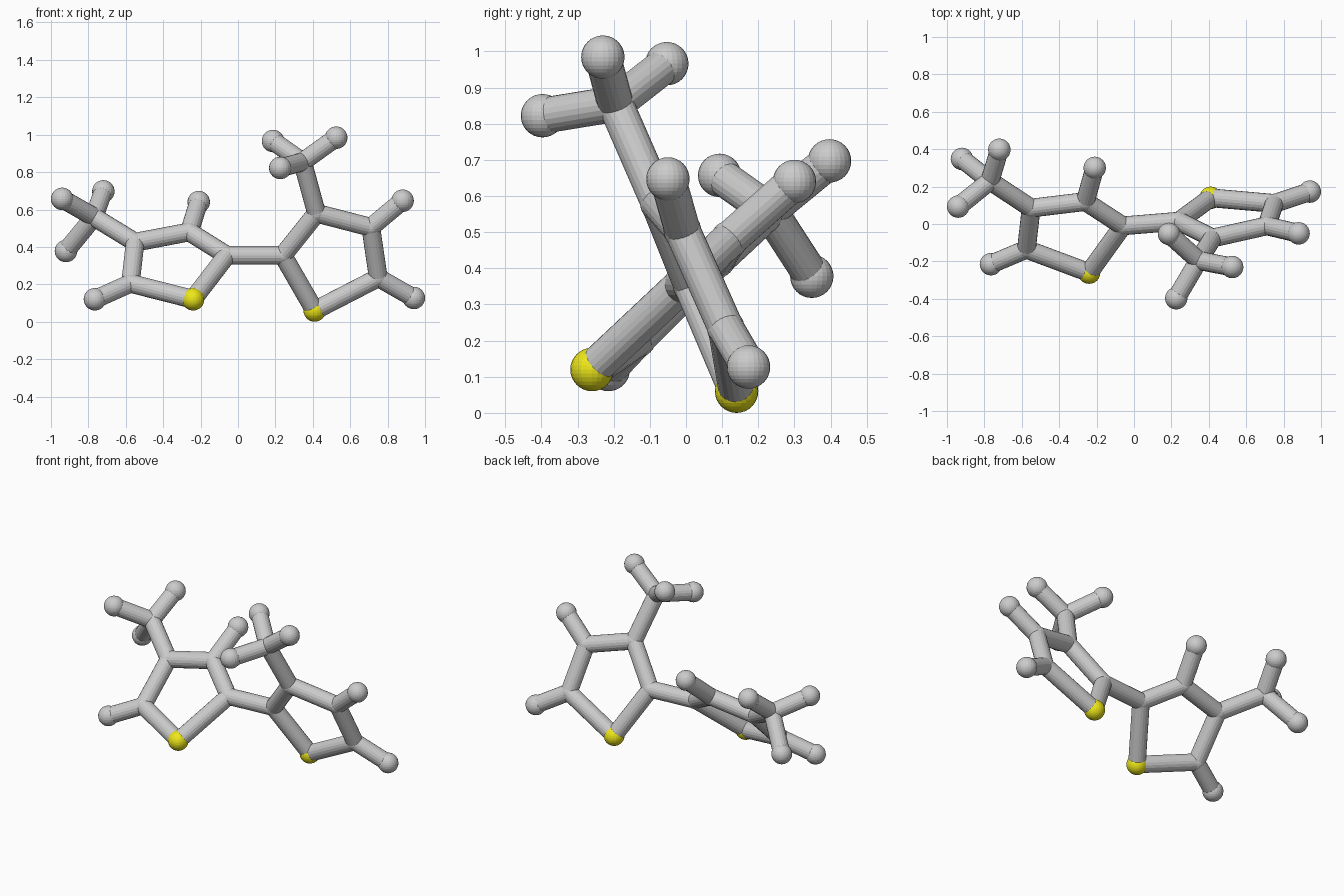
import bpy
from mathutils import Vector

if "Cube" in bpy.data.objects:
    bpy.data.objects.remove(bpy.data.objects["Cube"])

BOND_R, JOINT_R, BALL_R = 0.05, 0.052, 0.06

# Atom centres: two five-sided rings, each with a methyl branch
atoms = {
    "left_sulfur": (-0.24, -0.26, 0.12),
    "left_link": (-0.06, -0.01, 0.355),
    "left_upper": (-0.26, 0.12, 0.48),
    "left_branch": (-0.55, 0.085, 0.425),
    "left_lower": (-0.575, -0.135, 0.205),
    "left_methyl": (-0.77, 0.23, 0.56),
    "left_upper_tip": (-0.21, 0.30, 0.64),
    "left_lower_tip": (-0.765, -0.215, 0.12),
    "left_methyl_tip_a": (-0.94, 0.093, 0.657),
    "left_methyl_tip_b": (-0.72, 0.397, 0.697),
    "left_methyl_tip_c": (-0.92, 0.348, 0.378),
    "right_sulfur": (0.41, 0.14, 0.06),
    "right_link": (0.24, 0.015, 0.355),
    "right_branch": (0.42, -0.075, 0.58),
    "right_upper": (0.71, -0.01, 0.505),
    "right_lower": (0.75, 0.11, 0.235),
    "right_methyl": (0.345, -0.195, 0.855),
    "right_upper_tip": (0.88, -0.05, 0.647),
    "right_lower_tip": (0.94, 0.173, 0.127),
    "right_methyl_tip_a": (0.187, -0.053, 0.966),
    "right_methyl_tip_b": (0.525, -0.23, 0.984),
    "right_methyl_tip_c": (0.226, -0.397, 0.822),
}

# Same bonds on both sides; only the ring order differs
rings = {
    "left": ["sulfur", "link", "upper", "branch", "lower"],
    "right": ["sulfur", "link", "branch", "upper", "lower"],
}
branches = [("branch", "methyl"), ("upper", "upper_tip"), ("lower", "lower_tip")]
branches += [("methyl", "methyl_tip_" + c) for c in "abc"]

yellow = bpy.data.materials.new("yellow")
yellow.diffuse_color = (0.85, 0.8, 0.01, 1)
yellow.use_nodes = True
yellow.node_tree.nodes["Principled BSDF"].inputs["Base Color"].default_value = yellow.diffuse_color


def ball(name, radius, material=None):
    bpy.ops.mesh.primitive_uv_sphere_add(segments=24, ring_count=16, radius=radius,
                                         location=atoms[name])
    ob = bpy.context.object
    ob.name = name + "_atom"
    if material:
        ob.data.materials.append(material)


def bond(a, b):
    p, q = Vector(atoms[a]), Vector(atoms[b])
    bpy.ops.mesh.primitive_cylinder_add(vertices=20, radius=BOND_R, depth=(q - p).length,
                                        location=(p + q) / 2)
    ob = bpy.context.object
    ob.name = f"bond_{a}_to_{b}"
    ob.rotation_euler = (q - p).to_track_quat("Z", "Y").to_euler()


# Atoms
for name in atoms:
    if "sulfur" in name:
        ball(name, BALL_R, yellow)
    else:
        ball(name, BALL_R if "tip" in name else JOINT_R)

# Ring bonds and branch bonds
for side, ring in rings.items():
    for a, b in list(zip(ring, ring[1:] + ring[:1])) + branches:
        bond(f"{side}_{a}", f"{side}_{b}")

# Bond joining the two rings
bond("left_link", "right_link")
